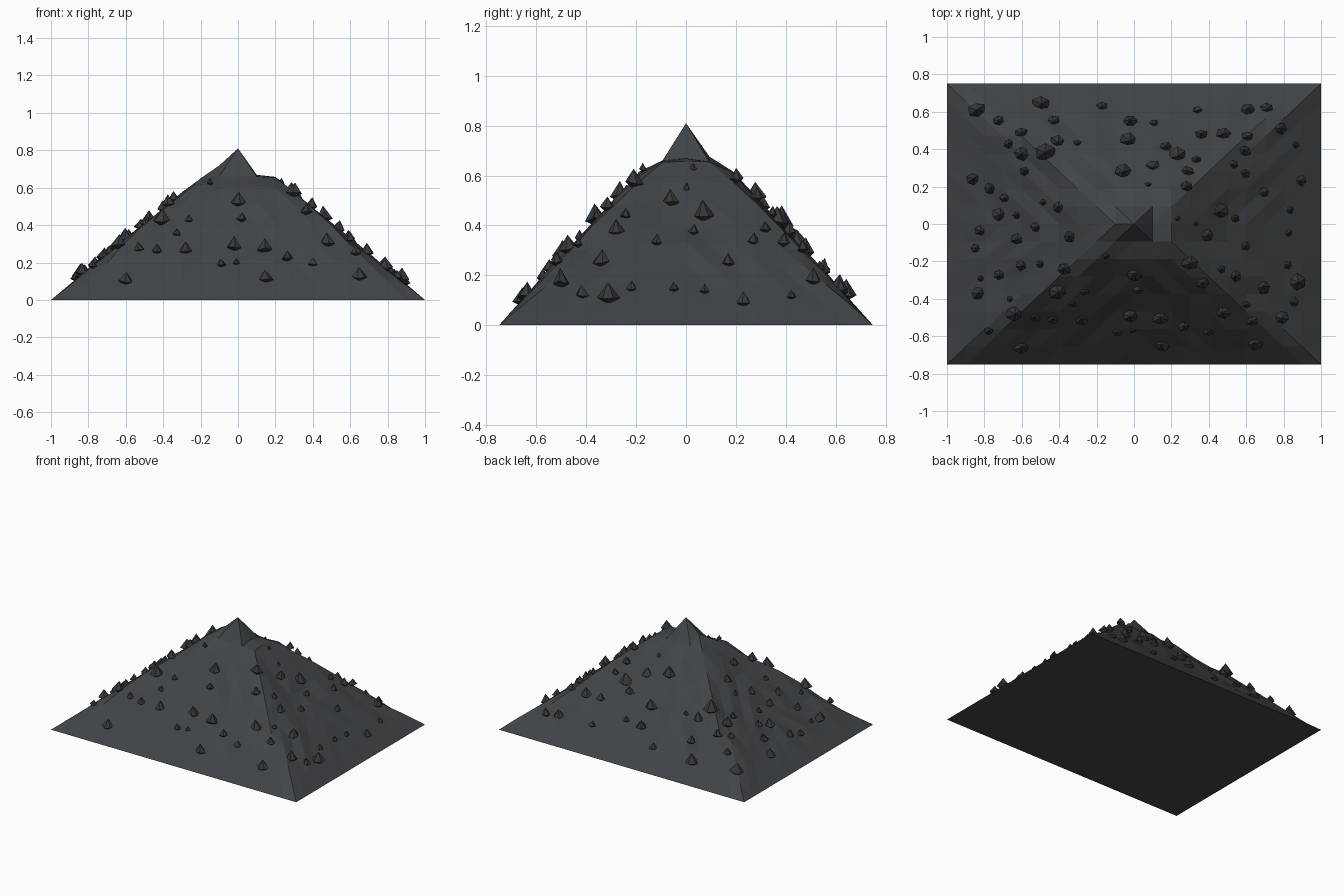
import bpy, bmesh, math, random

if "Cube" in bpy.data.objects:
    bpy.data.objects.remove(bpy.data.objects["Cube"])

random.seed(7)
NX, NY, W, D, H = 20, 16, 2.0, 1.5, 0.81


def material(name, rgb):
    m = bpy.data.materials.new(name)
    m.diffuse_color = (*rgb, 1)
    m.use_nodes = True
    m.node_tree.nodes["Principled BSDF"].inputs["Base Color"].default_value = m.diffuse_color
    return m


def finish(bm, name, mat):
    bmesh.ops.recalc_face_normals(bm, faces=bm.faces[:])
    me = bpy.data.meshes.new(name)
    bm.to_mesh(me)
    bm.free()
    me.materials.append(mat)
    ob = bpy.data.objects.new(name, me)
    bpy.context.collection.objects.link(ob)
    return ob


def slope(x, y):
    return H * max(0, 1 - max(abs(x) / (W / 2), abs(y) / (D / 2)))


# Heap: rough four-sided heightfield with a sharp tip and flat underside
bm = bmesh.new()
grid = {}
for i in range(NX + 1):
    for j in range(NY + 1):
        x, y = -W / 2 + W * i / NX, -D / 2 + D * j / NY
        z = slope(x, y)
        if 0 < z < H - 0.001:
            z = min(z, 0.73 if x < -0.05 and abs(y) < 0.01 else 0.67)
            z += random.uniform(-0.014, 0.01) * min(1, z / 0.2)
        grid[i, j] = bm.verts.new((x, y, z))
for i in range(NX):
    for j in range(NY):
        a, b = grid[i, j], grid[i + 1, j]
        c, d = grid[i + 1, j + 1], grid[i, j + 1]
        # diagonals point toward the tip
        if (i < NX / 2) == (j < NY / 2):
            bm.faces.new((a, b, c)); bm.faces.new((a, c, d))
        else:
            bm.faces.new((a, b, d)); bm.faces.new((b, c, d))
rim = ([grid[i, 0] for i in range(NX)] + [grid[NX, j] for j in range(NY)]
       + [grid[i, NY] for i in range(NX, 0, -1)] + [grid[0, j] for j in range(NY, 0, -1)])
bm.faces.new(rim)
finish(bm, "coal_heap", material("coal", (0.052, 0.058, 0.063)))

# Large lumps: x, y, radius
LUMPS = [
    (-.84, .61, .048), (-.5, .64, .05), (-.43, .55, .035), (-.02, .55, .04), (.48, .48, .045),
    (.61, .61, .04), (.71, .62, .035), (.78, .51, .04), (-.6, .375, .045), (-.47, .38, .06),
    (-.41, .44, .04), (-.03, .45, .045), (-.06, .28, .05), (.1, .31, .04), (.23, .37, .05),
    (.17, .41, .035), (-.86, .24, .04), (-.77, .19, .035), (-.69, .14, .03), (-.72, .05, .04),
    (.28, .2, .035), (.46, .07, .05), (.89, .23, .035), (.39, -.06, .04), (.54, .03, .025),
    (-.34, -.07, .035), (-.6, -.22, .035), (-.37, -.24, .04), (0, -.27, .045), (.3, -.21, .045),
    (-.41, -.36, .05), (-.83, -.37, .045), (-.64, -.48, .045), (-.53, -.5, .03), (-.28, -.51, .04),
    (-.02, -.49, .045), (.14, -.5, .045), (.48, -.47, .045), (.54, -.28, .04), (.69, -.34, .04),
    (.87, -.31, .05), (.79, -.5, .045), (-.6, -.66, .04), (.15, -.65, .04), (.65, -.64, .042)]

# Smaller lumps scattered between them
while len(LUMPS) < 95:
    x, y = random.uniform(-.85, .88), random.uniform(-.6, .63)
    if math.hypot(x, y) < .2:
        continue
    if all(math.hypot(x - p[0], y - p[1]) > .075 for p in LUMPS):
        LUMPS.append((x, y, random.uniform(.02, .036)))

# Each lump is an uneven six-sided double pyramid
bm = bmesh.new()
for x, y, r in LUMPS:
    z = min(slope(x, y), .66) + .05 * r
    top = bm.verts.new((x + random.uniform(-.2, .2) * r, y + random.uniform(-.2, .2) * r, z + 1.3 * r))
    bot = bm.verts.new((x, y, max(.004, z - .55 * r)))
    turn = random.uniform(0, math.tau)
    belt = []
    for k in range(6):
        a, s = turn + k * math.tau / 6, r * random.uniform(.85, 1.1)
        belt.append(bm.verts.new((x + s * math.cos(a), y + .85 * s * math.sin(a),
                                  z + random.uniform(-.15, .15) * r)))
    for k in range(6):
        p, q = belt[k], belt[(k + 1) % 6]
        bm.faces.new((p, q, top))
        bm.faces.new((q, p, bot))
finish(bm, "coal_lumps", material("dark_coal", (0.036, 0.041, 0.044)))
